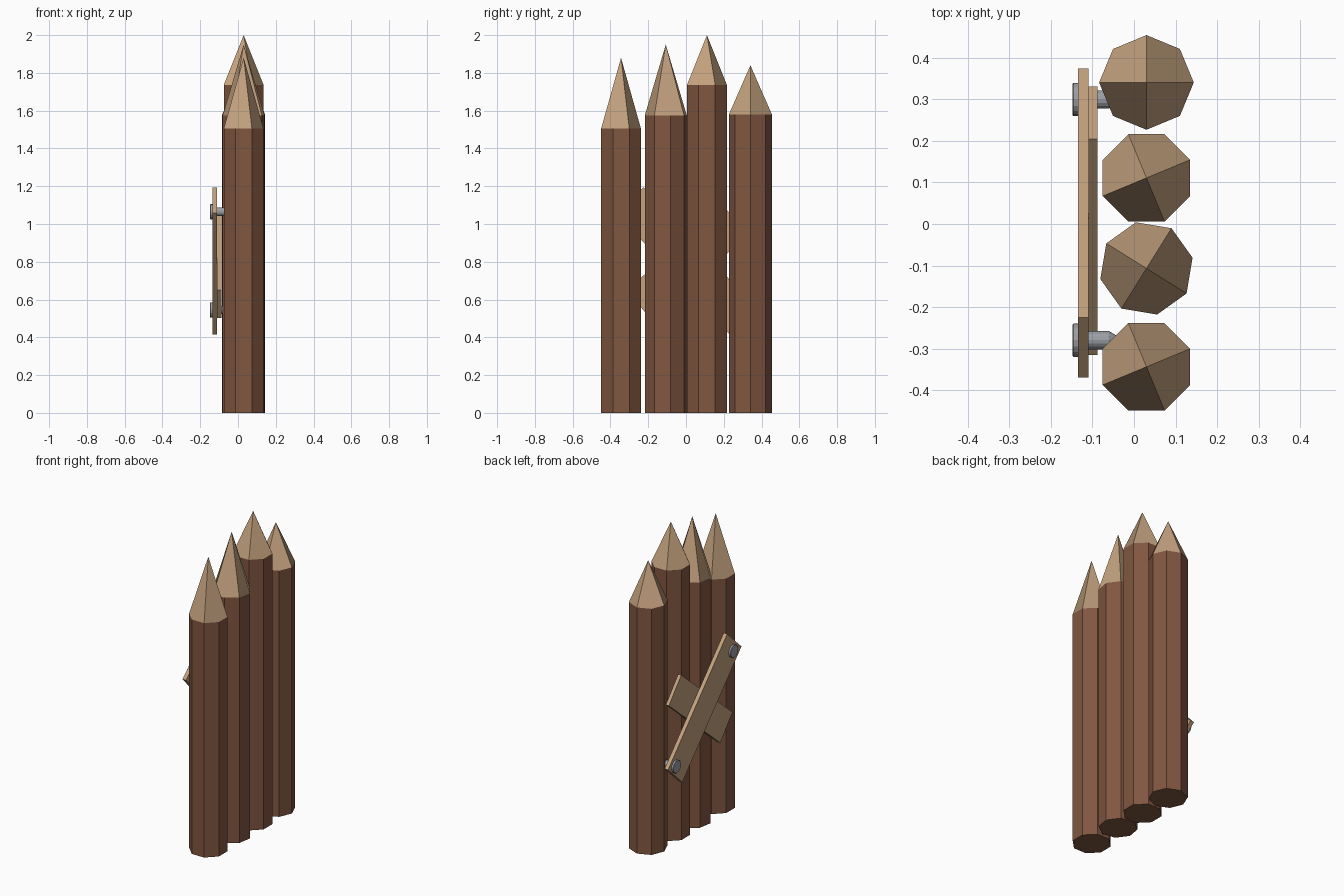
import bpy, math
from math import cos, sin, radians

if "Cube" in bpy.data.objects:
    bpy.data.objects.remove(bpy.data.objects["Cube"])


def material(name, rgb):
    m = bpy.data.materials.new(name)
    m.diffuse_color = (*rgb, 1)
    m.use_nodes = True
    m.node_tree.nodes["Principled BSDF"].inputs["Base Color"].default_value = m.diffuse_color
    return m


BARK = material("bark", (0.22, 0.095, 0.052))
WOOD = material("cut_wood", (0.55, 0.36, 0.21))
STEEL = material("steel", (0.33, 0.35, 0.38))


def make_object(name, verts, faces, mats):
    me = bpy.data.meshes.new(name)
    me.from_pydata(verts, [], faces)
    for m in mats:
        me.materials.append(m)
    ob = bpy.data.objects.new(name, me)
    bpy.context.collection.objects.link(ob)
    return ob


# Stakes: eight-sided logs, each tip hewn in four broad facets
def stake(name, y, angle, shoulder, tip, r=0.114, x=0.03):
    ring = [(x + r * cos(radians(angle + 45 * i)), y + r * sin(radians(angle + 45 * i)))
            for i in range(8)]
    verts = [(*p, 0) for p in ring] + [(*p, shoulder) for p in ring] + [(x, y, tip)]
    faces = [tuple(reversed(range(8)))]
    faces += [(i, (i + 1) % 8, 8 + (i + 1) % 8, 8 + i) for i in range(8)]
    faces += [(16, 8 + i, 9 + i, 8 + (i + 2) % 8) for i in range(0, 8, 2)]
    ob = make_object(name, verts, faces, [BARK, WOOD])
    for f in ob.data.polygons[9:]:
        f.material_index = 1


stake("stake_1", -0.344, 22.5, 1.505, 1.88)
stake("stake_2", -0.107, 58, 1.575, 1.95)
stake("stake_3", 0.111, 22.5, 1.737, 2.0)
stake("stake_4", 0.341, 0, 1.58, 1.84)


# Crossed planks on the left side
def plank(name, x0, x1, y, z, length, width, tilt):
    bpy.ops.mesh.primitive_cube_add(size=1, location=((x0 + x1) / 2, y, z),
                                    rotation=(radians(tilt), 0, 0))
    ob = bpy.context.object
    ob.name = name
    ob.scale = (x1 - x0, length, width)
    ob.data.materials.append(WOOD)


plank("outer_plank", -0.135, -0.11, 0.0025, 0.805, 0.88, 0.198, -47)
plank("inner_plank", -0.11, -0.088, 0.0075, 0.795, 0.68, 0.195, 40)


# Bolts: lathed profile of (x, radius) along the x axis
def bolt(name, y, z, n=16):
    profile = [(-0.148, 0.038), (-0.146, 0.04), (-0.135, 0.04),
               (-0.135, 0.022), (-0.06, 0.022), (-0.04, 0.01)]
    verts = [(x, y + r * cos(math.tau * i / n), z + r * sin(math.tau * i / n))
             for x, r in profile for i in range(n)]
    faces = [tuple(reversed(range(n))), tuple(range(len(verts) - n, len(verts)))]
    for k in range(len(profile) - 1):
        for i in range(n):
            j = (i + 1) % n
            faces.append((k * n + i, k * n + j, (k + 1) * n + j, (k + 1) * n + i))
    make_object(name, verts, faces, [STEEL])


bolt("upper_bolt", -0.28, 1.065)
bolt("lower_bolt", 0.30, 0.545)
